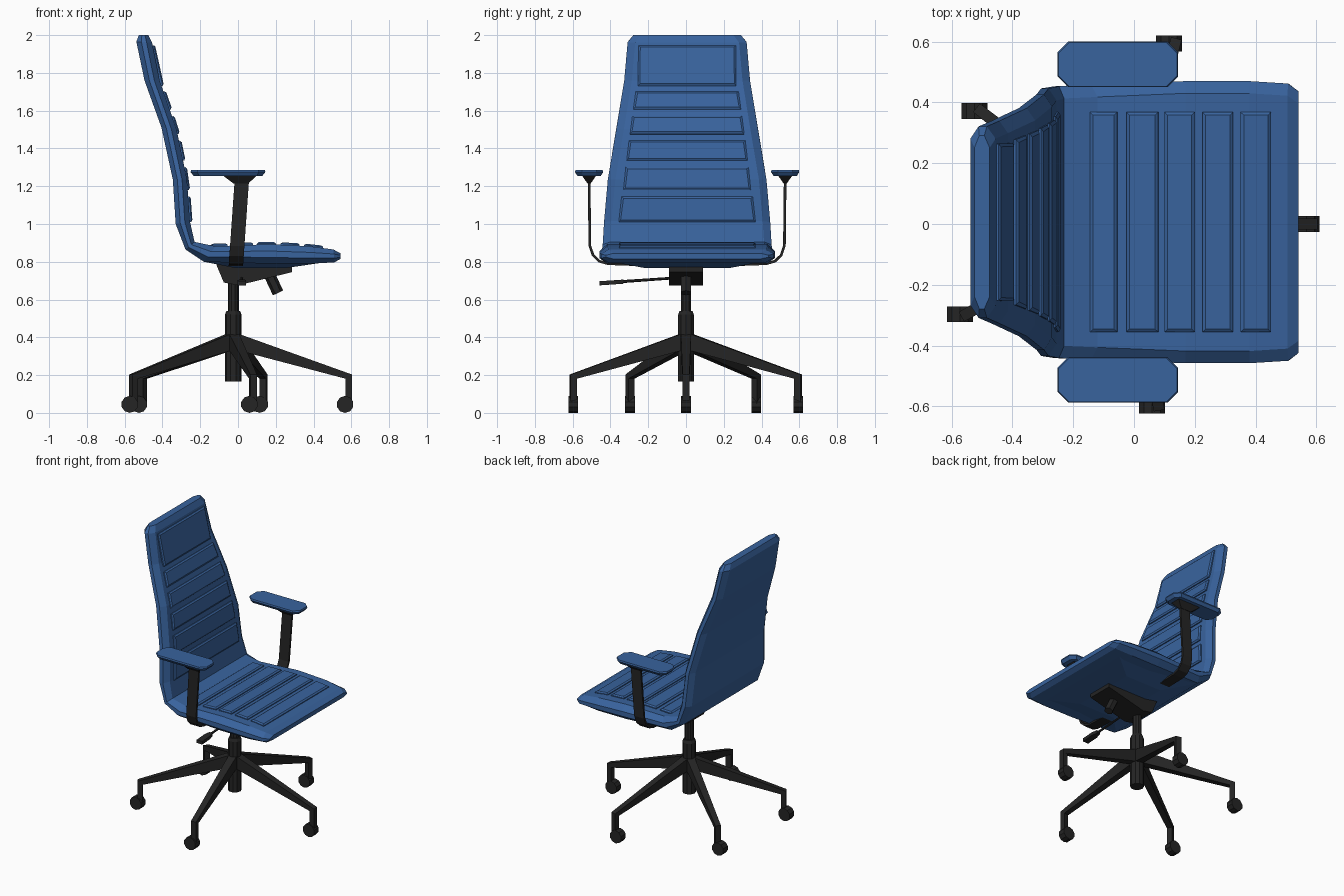
import bpy, bmesh, math
from mathutils import Vector

if "Cube" in bpy.data.objects:
    bpy.data.objects.remove(bpy.data.objects["Cube"])


def material(name, rgb):
    m = bpy.data.materials.new(name)
    m.diffuse_color = (*rgb, 1)
    m.use_nodes = True
    m.node_tree.nodes["Principled BSDF"].inputs["Base Color"].default_value = m.diffuse_color
    return m


BLUE = material("blue fabric", (0.04, 0.125, 0.34))
BLACK = material("black metal", (0.018, 0.018, 0.018))
CY = 0.006  # the upholstery sits slightly off centre


def loft(name, rings, mat):
    """Skin a row of equal-length point rings and cap both ends."""
    bm = bmesh.new()
    vs = [[bm.verts.new(p) for p in r] for r in rings]
    n = len(rings[0])
    for a, b in zip(vs, vs[1:]):
        for i in range(n):
            j = (i + 1) % n
            bm.faces.new((a[i], a[j], b[j], b[i]))
    bm.faces.new(vs[0])
    bm.faces.new(vs[-1])
    bmesh.ops.recalc_face_normals(bm, faces=bm.faces)
    me = bpy.data.meshes.new(name)
    bm.to_mesh(me)
    bm.free()
    me.materials.append(mat)
    ob = bpy.data.objects.new(name, me)
    bpy.context.collection.objects.link(ob)
    return ob


def tube(name, path, mat, n=8):
    """Round bar through (point, radius) pairs along one straight axis."""
    axis = (Vector(path[-1][0]) - Vector(path[0][0])).normalized()
    up = Vector((0, 0, 1)) if abs(axis.z) < 0.9 else Vector((1, 0, 0))
    u = (up - axis * up.dot(axis)).normalized()
    v = axis.cross(u)
    rings = []
    for p, r in path:
        angs = [math.tau * i / n for i in range(n)]
        rings.append([Vector(p) + u * r * math.cos(a) + v * r * math.sin(a) for a in angs])
    return loft(name, rings, mat)


def rect(x, y, z, hx, hy, c=0.0):
    """Horizontal rectangle ring, with clipped corners when c > 0."""
    if c == 0:
        pts = [(hx, hy), (-hx, hy), (-hx, -hy), (hx, -hy)]
    else:
        pts = [(hx, hy - c), (hx - c, hy), (c - hx, hy), (-hx, hy - c),
               (-hx, c - hy), (c - hx, -hy), (hx - c, -hy), (hx, c - hy)]
    return [(x + a, y + b, z) for a, b in pts]


# Seat and back shell: inner x, z, outer x, z, half width
STATIONS = [
    (-.475, 2.0, -.525, 2.0, .285), (-.455, 1.96, -.538, 1.965, .315),
    (-.415, 1.76, -.495, 1.76, .333), (-.325, 1.5, -.405, 1.51, .375),
    (-.27, 1.235, -.345, 1.235, .42), (-.255, 1.015, -.33, 1.0, .44),
    (-.23, .905, -.278, .865, .447), (-.12, .882, -.18, .80, .452),
    (.17, .893, .17, .79, .464), (.38, .882, .38, .79, .464),
    (.505, .865, .51, .797, .456), (.542, .845, .542, .815, .43)]
rings = []
for ix, iz, ox, oz, w in STATIONS:
    A, B = Vector((ix, 0, iz)), Vector((ox, 0, oz))
    half = [(0, w - .04), (.35, w), (.68, w), (1, w - .04)]
    sect = half + [(t, -y) for t, y in reversed(half)]
    rings.append([A.lerp(B, t) + Vector((0, y + CY, 0)) for t, y in sect])
loft("seat_and_back_shell", rings, BLUE)

# Shallow bulge under the seat
loft("seat_underside", [rect(.15, CY, .80, .33, .40), rect(.12, CY, .768, .14, .23)], BLUE)


def inner_point(axis, value):
    """Point of the inner shell line at a given x (axis 0) or z (axis 1)."""
    line = [s[:2] for s in (STATIONS[7:] if axis == 0 else STATIONS[:7])]
    for a, b in zip(line, line[1:]):
        lo, hi = sorted((a[axis], b[axis]))
        if lo <= value <= hi:
            t = (value - a[axis]) / (b[axis] - a[axis])
            return Vector((a[0] + t * (b[0] - a[0]), 0, a[1] + t * (b[1] - a[1])))


def panel(name, axis, lo, hi, w0, w1):
    """Raised padded strip with sloped edges."""
    a, b = inner_point(axis, max(lo, -.12) if axis == 0 else lo), inner_point(axis, hi)
    if axis == 0:
        a.x = lo
    d = (b - a).normalized()
    n = Vector((-d.z, 0, d.x)) if axis == 0 else Vector((d.z, 0, -d.x))
    out = []
    for h, inset in ((-.02, 0), (.006, 0), (.013, .01)):
        out.append([p + n * h + d * s * inset + Vector((0, CY + k * (w - inset), 0))
                    for p, s, w, k in ((a, 1, w0, 1), (a, 1, w0, -1),
                                       (b, -1, w1, -1), (b, -1, w1, 1))])
    loft(name, out, BLUE)


for i, (lo, hi) in enumerate([(-.145, -.055), (-.025, .08), (.10, .20), (.225, .325), (.35, .45)]):
    panel(f"seat_panel_{i + 1}", 0, lo, hi, .362, .362)
for i, (lo, hi, w0, w1) in enumerate([
        (1.01, 1.145, .362, .347), (1.18, 1.30, .337, .325), (1.335, 1.44, .32, .308),
        (1.475, 1.57, .302, .29), (1.605, 1.70, .285, .272), (1.73, 1.945, .26, .258)]):
    panel(f"back_panel_{i + 1}", 1, lo, hi, w0, w1)

# Armrests: pad, flared bracket and bent flat strip
ARM = [(.28, .785), (.42, .79), (.465, .803), (.498, .835), (.515, .885), (.519, 1.24)]
for side, s in (("left", 1), ("right", -1)):
    py = s * .519 + CY
    loft(f"{side}_arm_pad", [rect(-.053, py, 1.255, .182, .062, .03),
                             rect(-.053, py, 1.275, .198, .075, .035),
                             rect(-.053, py, 1.285, .195, .072, .035)], BLUE)
    loft(f"{side}_arm_bracket", [rect(.015, py, 1.215, .04, .009),
                                 rect(.01, py, 1.257, .09, .038)], BLACK)
    rings = []
    for i, (y, z) in enumerate(ARM):
        p, q = ARM[max(i - 1, 0)], ARM[min(i + 1, len(ARM) - 1)]
        t = Vector((q[0] - p[0], q[1] - p[1])).normalized() * .007
        x = -.01 + (z - .8) * .07
        rings.append([(x + hx, s * (y - k * t.y) + CY, z + k * t.x)
                      for hx, k in ((-.038, 1), (.038, 1), (.038, -1), (-.038, -1))])
    loft(f"{side}_arm_strip", rings, BLACK)

# Tilt mechanism, tension knob and height lever
PROFILE = [(-.115, .785), (-.075, .69), (0, .675), (.285, .745), (.285, .785)]
loft("tilt_mechanism", [[(x, y, z) for x, z in PROFILE] for y in (-.09, .09)], BLACK)
tube("tension_knob", [((.165, 0, .735), .03), ((.212, 0, .635), .03)], BLACK, 6)
tube("height_lever", [((.02, -.05, .715), .007), ((.02, -.34, .695), .008)], BLACK, 6)
loft("lever_paddle", [[(.02 + a, y, z + b) for a, b in ((w, .011), (-w, .011), (-w, -.011), (w, -.011))]
                      for y, z, w in ((-.33, .695, .012), (-.37, .692, .022), (-.457, .686, .022))], BLACK)

# Gas column
HX = -.025
tube("column_sleeve", [((HX, 0, .165), .044), ((HX, 0, .52), .044), ((HX, 0, .54), .036)], BLACK, 10)
tube("column_rod", [((HX, 0, .5), .029), ((HX, 0, .72), .029)], BLACK, 10)

# Five-legged base with casters
ENDS = [(.587, 0), (.135, .594), (-.505, .372), (-.553, -.297), (.08, -.597)]
for i, (ex, ey) in enumerate(ENDS):
    d = Vector((ex - HX, ey, 0))
    length = d.length
    d.normalize()
    side = Vector((-d.y, d.x, 0))
    rings = []
    for r, lo, hi, w in ((.01, .335, .425, .027), (length + .017, .172, .203, .018)):
        c = Vector((HX, 0, 0)) + d * r
        rings.append([c + side * k * w + Vector((0, 0, z))
                      for k, z in ((1, lo), (1, hi), (-1, hi), (-1, lo))])
    loft(f"base_leg_{i + 1}", rings, BLACK)
    foot = []
    for z in (.05, .195):
        c = Vector((ex, ey, z))
        foot.append([c + d * a * .017 + side * b * .018 for a, b in ((1, 1), (-1, 1), (-1, -1), (1, -1))])
    loft(f"leg_post_{i + 1}", foot, BLACK)
    wx = ex - .02
    tube(f"caster_{i + 1}", [((wx, ey - .026, .045), .045), ((wx, ey + .026, .045), .045)], BLACK, 10)
